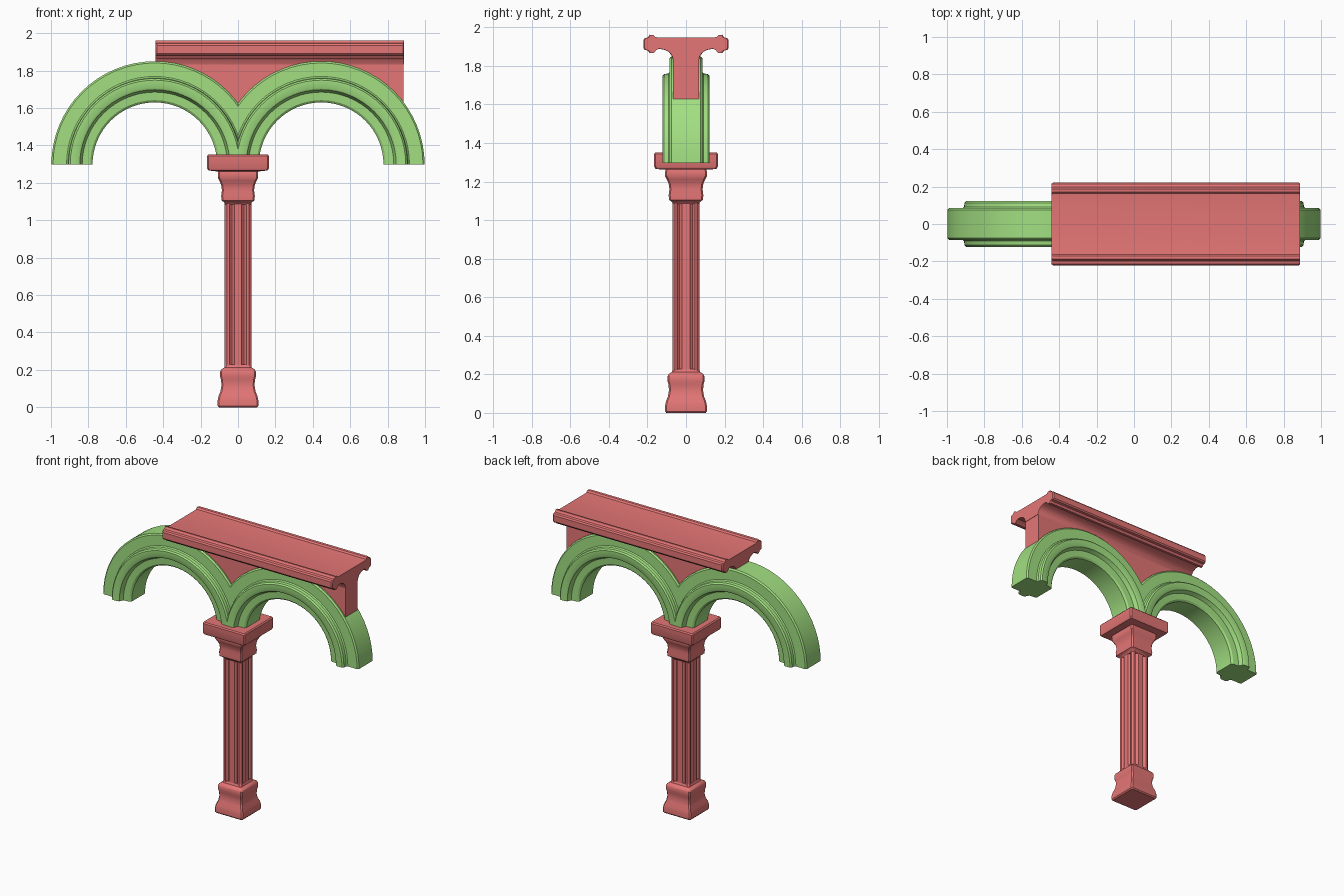
import bpy, bmesh
from math import sin, cos, pi, sqrt, radians

if "Cube" in bpy.data.objects:
    bpy.data.objects.remove(bpy.data.objects["Cube"])


def material(name, color):
    m = bpy.data.materials.new(name)
    m.diffuse_color = color
    m.use_nodes = True
    m.node_tree.nodes["Principled BSDF"].inputs["Base Color"].default_value = m.diffuse_color
    return m


RED = material("red_stone", (0.78, 0.18, 0.18, 1))
GREEN = material("green_stone", (0.36, 0.74, 0.22, 1))


def finish(name, bm, mat, angle=32):
    bmesh.ops.recalc_face_normals(bm, faces=bm.faces)
    me = bpy.data.meshes.new(name)
    bm.to_mesh(me)
    bm.free()
    ob = bpy.data.objects.new(name, me)
    bpy.context.collection.objects.link(ob)
    me.materials.append(mat)
    bpy.ops.object.select_all(action='DESELECT')
    ob.select_set(True)
    bpy.context.view_layer.objects.active = ob
    bpy.ops.object.shade_smooth_by_angle(angle=radians(angle))
    return ob


def loft(rings):
    """Skin a list of equal-length point rings and cap both ends."""
    bm = bmesh.new()
    vs = [[bm.verts.new(p) for p in ring] for ring in rings]
    n = len(rings[0])
    for a, b in zip(vs, vs[1:]):
        for i in range(n):
            j = (i + 1) % n
            bm.faces.new((a[i], a[j], b[j], b[i]))
    bm.faces.new(vs[0])
    bm.faces.new(vs[-1][::-1])
    return bm


def square_ring(h, z, c=0.008):
    """Square with slightly clipped corners."""
    k = h - c
    quarter = [(h, -k), (h, k)]
    pts = []
    for q in range(4):
        for x, y in quarter:
            for _ in range(q):
                x, y = -y, x
            pts.append((x, y, z))
    return pts


def square_turning(name, profile):
    return finish(name, loft([square_ring(h, z) for h, z in profile]), RED)


# Column base, capital and abacus
square_turning("column_base", [
    (0.102, 0.0), (0.109, 0.008), (0.109, 0.035), (0.104, 0.06), (0.094, 0.085),
    (0.089, 0.115), (0.09, 0.145), (0.096, 0.165), (0.096, 0.19), (0.09, 0.202),
    (0.074, 0.212), (0.068, 0.228)])
square_turning("column_capital", [
    (0.068, 1.085), (0.075, 1.097), (0.088, 1.105), (0.09, 1.13), (0.086, 1.16),
    (0.09, 1.19), (0.1, 1.212), (0.108, 1.228), (0.108, 1.255), (0.1, 1.275)])
square_turning("abacus", [
    (0.12, 1.262), (0.158, 1.266), (0.165, 1.278), (0.165, 1.344), (0.158, 1.352)])

# Fluted square shaft
side = [(0.064, -0.064), (0.071, -0.058), (0.071, -0.046), (0.06, -0.04),
        (0.056, -0.033), (0.06, -0.026), (0.069, -0.02)]
side += [(d, -t) for d, t in reversed(side[1:])]
section = []
for q in range(4):
    for x, y in side:
        for _ in range(q):
            x, y = -y, x
        section.append((x, y))
finish("column_shaft", loft([[(x, y, z) for x, y in section] for z in (0.19, 1.115)]), RED)

# Pair of moulded arches, meeting in a mitre at x = 0
CX, CZ, R = 0.445, 1.297, 0.553
half = [(R, 0.076), (R - 0.009, 0.085), (0.472, 0.085), (0.464, 0.092),
        (0.461, 0.113), (0.452, 0.122), (0.412, 0.122), (0.401, 0.116),
        (0.394, 0.1), (0.388, 0.088), (0.345, 0.084), (0.333, 0.074)]
moulding = half + [(r, -y) for r, y in reversed(half)]
STEPS = 32
rings = []
for i in range(STEPS + 1):
    a = pi * i / STEPS
    rings.append([(CX + r * cos(a), y, CZ + r * sin(a)) for r, y in moulding])
bm = loft(rings)
bmesh.ops.bisect_plane(bm, geom=bm.verts[:] + bm.edges[:] + bm.faces[:], dist=1e-5,
                       plane_co=(0, 0, 0), plane_no=(1, 0, 0), clear_inner=True)
bmesh.ops.mirror(bm, geom=bm.verts[:] + bm.edges[:] + bm.faces[:],
                 axis='X', merge_dist=1e-4)
finish("arches", bm, GREEN)

# Spandrel wall standing on the arches
X0, X1, WALL = -0.44, 0.886, 0.068
RW = R - 0.006
bm = bmesh.new()
cols = []
N = 44
xs = sorted([X0 + (X1 - X0) * i / N for i in range(N + 1)] + [0.0])
for x in xs:
    zb = CZ + sqrt(RW ** 2 - (abs(x) - CX) ** 2)
    cols.append([bm.verts.new(p) for p in
                 ((x, -WALL, zb), (x, WALL, zb), (x, WALL, 1.89), (x, -WALL, 1.89))])
for a, b in zip(cols, cols[1:]):
    for i in range(4):
        j = (i + 1) % 4
        bm.faces.new((a[i], a[j], b[j], b[i]))
bm.faces.new(cols[0])
bm.faces.new(cols[-1][::-1])
finish("spandrel_wall", bm, RED)

# Moulded cornice with rolled edges
half = [(0.145, 1.948), (0.162, 1.95), (0.172, 1.96), (0.188, 1.962), (0.198, 1.948),
        (0.214, 1.944), (0.221, 1.934), (0.221, 1.892), (0.214, 1.883), (0.198, 1.88),
        (0.188, 1.866), (0.17, 1.866), (0.16, 1.88), (0.142, 1.889), (0.115, 1.885),
        (0.09, 1.873), (0.075, 1.855), (0.067, 1.83)]
outline = half + [(-y, z) for y, z in reversed(half)]


def cornice_ring(x, s):
    return [(x, y * s, 1.915 + (z - 1.915) * s) for y, z in outline]


finish("cornice", loft([cornice_ring(X0, 0.975), cornice_ring(X0 + 0.007, 1),
                        cornice_ring(X1 - 0.005, 1), cornice_ring(X1 + 0.002, 0.975)]), RED)
